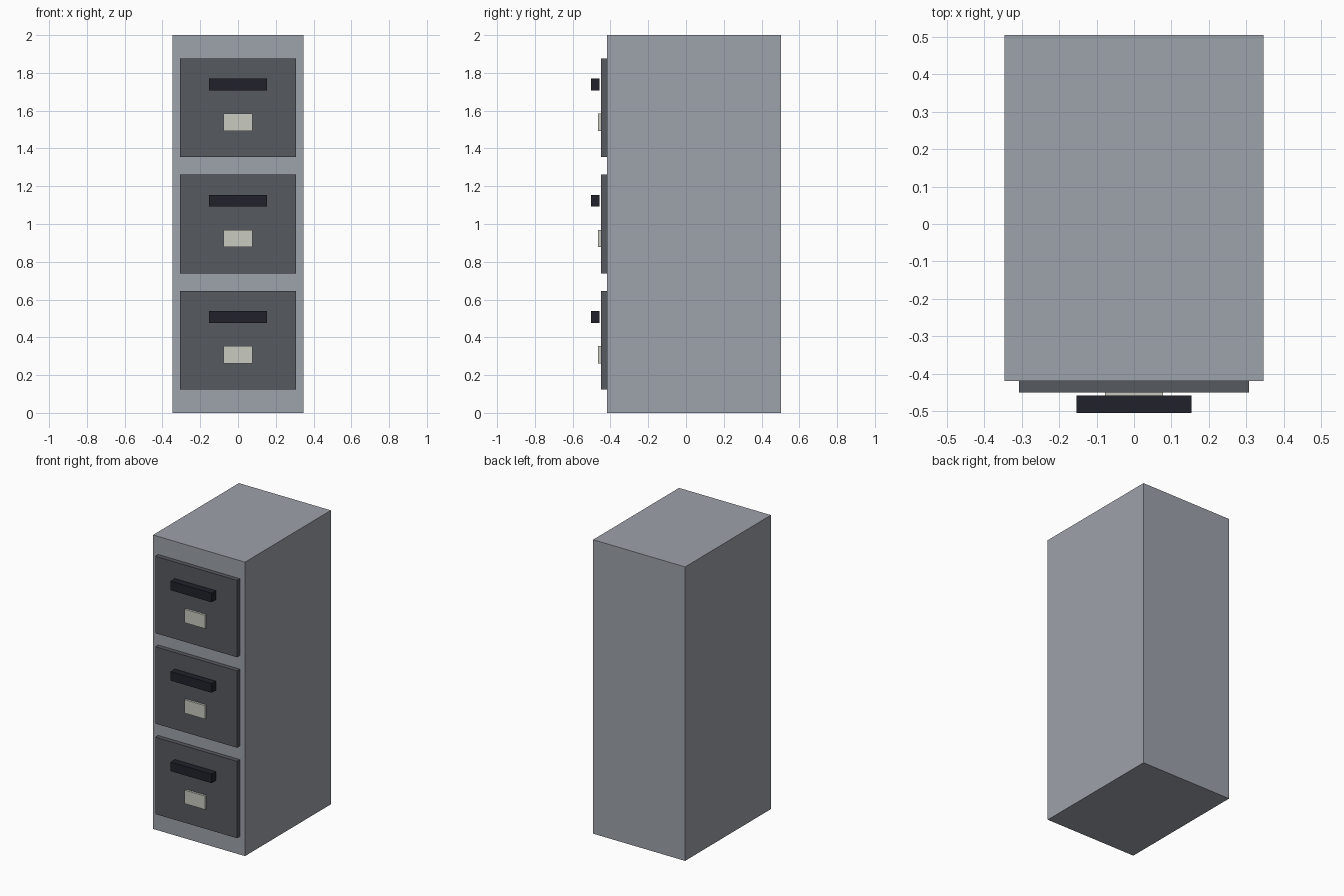
import bpy

if "Cube" in bpy.data.objects:
    bpy.data.objects.remove(bpy.data.objects["Cube"])


def material(name, color):
    m = bpy.data.materials.new(name)
    m.diffuse_color = (*color, 1)
    m.use_nodes = True
    m.node_tree.nodes["Principled BSDF"].inputs["Base Color"].default_value = m.diffuse_color
    return m


body_grey = material("body grey", (0.34, 0.36, 0.405))
drawer_grey = material("drawer grey", (0.093, 0.10, 0.117))
handle_black = material("handle black", (0.015, 0.016, 0.024))
label_cream = material("label cream", (0.58, 0.585, 0.53))


def box(name, width, y_front, y_back, z_mid, height, mat):
    """Box centred on x, spanning y_front to y_back."""
    bpy.ops.mesh.primitive_cube_add(size=1, location=(0, (y_front + y_back) / 2, z_mid))
    o = bpy.context.object
    o.name = name
    o.scale = (width, y_back - y_front, height)
    bpy.ops.object.transform_apply(location=False, rotation=False, scale=True)
    o.data.materials.append(mat)
    return o


# Cabinet body
box("cabinet_body", 0.692, -0.419, 0.504, 1.0, 2.0, body_grey)

# Three drawers, each with a front panel, a bar handle and a label plate
for i in range(3):
    z = 0.385 + i * 0.6154
    box(f"drawer_front_{i + 1}", 0.615, -0.45, -0.419, z, 0.523, drawer_grey)
    box(f"drawer_handle_{i + 1}", 0.308, -0.504, -0.458, z + 0.123, 0.062, handle_black)
    box(f"drawer_label_{i + 1}", 0.154, -0.465, -0.45, z - 0.077, 0.092, label_cream)
